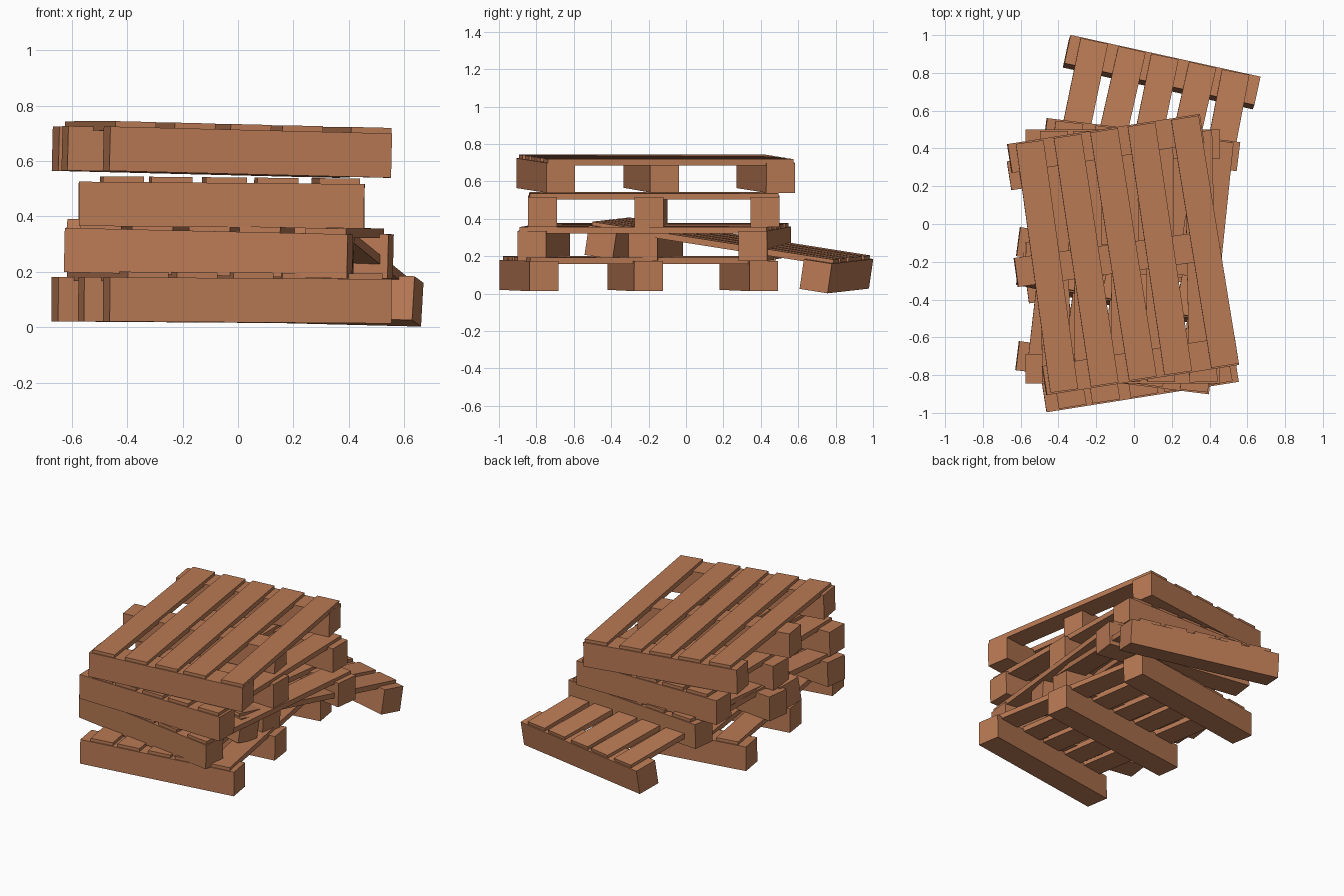
import bpy, math
from mathutils import Matrix, Vector

if "Cube" in bpy.data.objects:
    bpy.data.objects.remove(bpy.data.objects["Cube"])

wood = bpy.data.materials.new("reddish_wood")
wood.diffuse_color = (0.49, 0.195, 0.09, 1)
wood.use_nodes = True
wood.node_tree.nodes["Principled BSDF"].inputs["Base Color"].default_value = wood.diffuse_color

W, L, S, H = 1.03, 1.345, 0.155, 0.16   # pallet width, length, runner depth, runner height
CENTRES = (-0.38, -0.188, 0.004, 0.196, 0.395)
SKEWS = (0.5, -0.6, 0.6, -0.5, 1.2)


def box(name, size, local, base):
    """Wooden piece: a cube sized and placed inside a pallet's frame."""
    bpy.ops.mesh.primitive_cube_add(size=1)
    ob = bpy.context.object
    ob.name = name
    ob.data.transform(Matrix.Diagonal((*size, 1)))
    ob.matrix_world = base @ local
    ob.data.materials.append(wood)


def crooked(x, y, z, yaw):
    return Matrix.Translation((x, y, z)) @ Matrix.Rotation(math.radians(yaw), 4, 'Z')


def pallet(name, base, middle, centres=CENTRES, skews=SKEWS):
    # outer runners across the width
    for i in (-1, 1):
        box(name + "_runner", (W, S, H), crooked(0, i * (L - S) / 2, H / 2, 0), base)
    # slightly shifted middle runner
    if middle:
        x, y, yaw = middle
        box(name + "_middle_runner", (W, S, H), crooked(x, y, H / 2, yaw), base)
    # five slightly crooked deck boards, notched into the runners
    for x, skew in zip(centres, skews):
        box(name + "_board", (0.148, 1.33, 0.034), crooked(x, 0, 0.163, skew), base)


def turn(yaw, roll, pitch=0):
    return (Matrix.Rotation(math.radians(yaw), 4, 'Z')
            @ Matrix.Rotation(math.radians(roll), 4, 'Y')
            @ Matrix.Rotation(math.radians(pitch), 4, 'X'))


# stacked pallets: name, underside centre, yaw, sideways tilt, middle runner, boards
for name, pos, yaw, roll, middle, centres, skews in (
        ("bottom_pallet", (-0.06, -0.252, 0.017), 9, 0.4,
         (0, -0.02, -1), CENTRES, SKEWS),
        ("second_pallet", (-0.035, -0.17, 0.187), -7.1, 1.3,
         (-0.07, 0, -0.5), (-0.39, -0.19, 0.004, 0.2, 0.42), SKEWS),
        ("third_pallet", (-0.06, -0.172, 0.361), 0, 0.5,
         (0, -0.015, -1.2), (-0.36, -0.185, 0.01, 0.197, 0.412), (0.5, 0.4, 0.6, 0.5, 1.2)),
        ("top_pallet", (-0.06, -0.162, 0.552), 8.9, 1.4,
         (-0.06, -0.015, -1), (-0.41, -0.2, 0, 0.195, 0.437), (-1, -0.4, 0, -0.5, 0.3))):
    pallet(name, Matrix.Translation(pos) @ turn(yaw, roll), middle, centres, skews)

# leaning pallet, missing its middle runner, placed by its back right top corner
rot = turn(-12.4, 1.4, -8.8)
corner = Vector((W / 2, L / 2, H))
pallet("leaning_pallet", Matrix.Translation(Vector((0.67, 0.78, 0.16)) - rot @ corner) @ rot, None)
